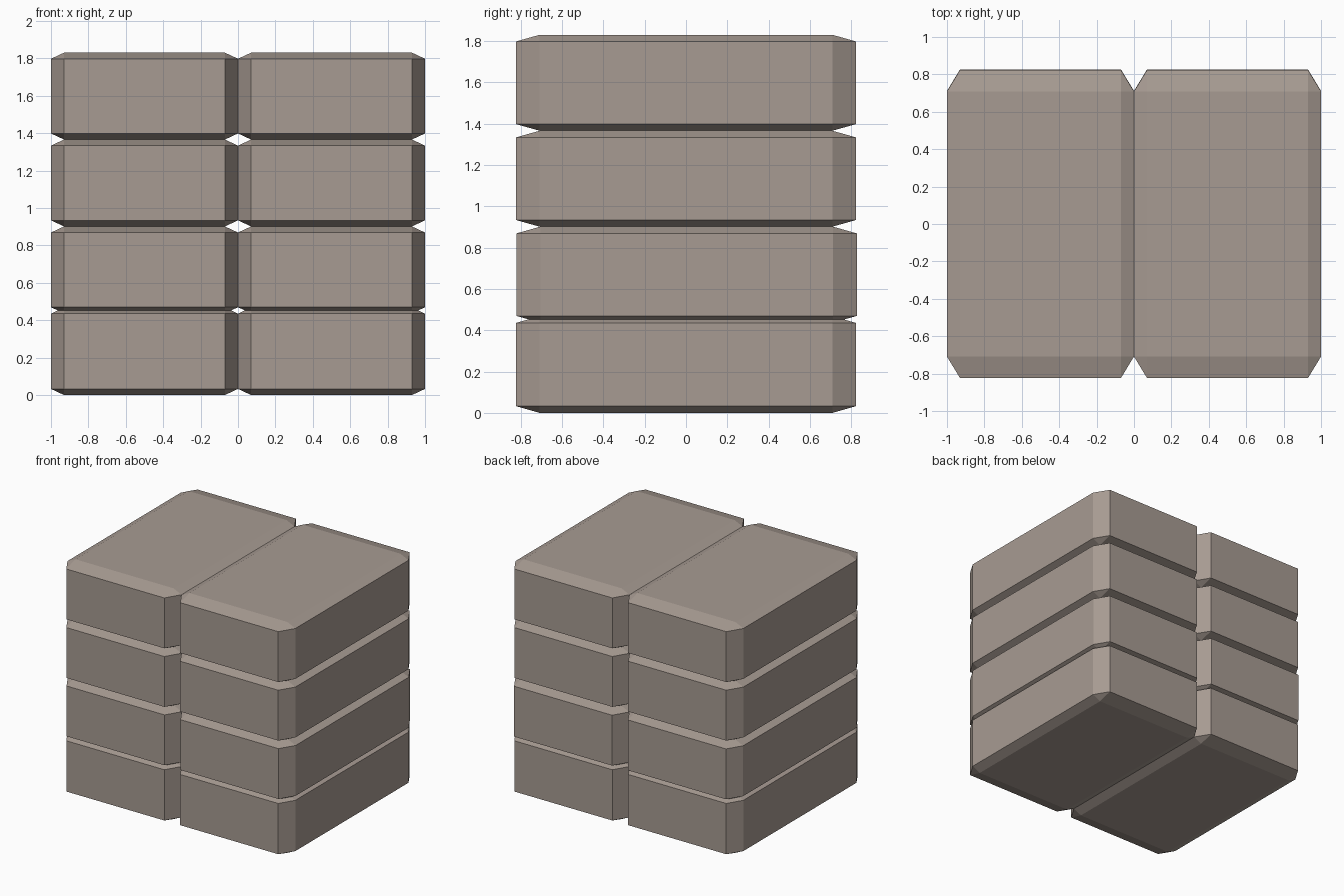
import bpy, bmesh
from mathutils import Matrix

if "Cube" in bpy.data.objects:
    bpy.data.objects.remove(bpy.data.objects["Cube"])

stone = bpy.data.materials.new("warm_grey_stone")
stone.diffuse_color = (0.39, 0.33, 0.29, 1)
stone.use_nodes = True
stone.node_tree.nodes["Principled BSDF"].inputs["Base Color"].default_value = stone.diffuse_color


def block(name, center, size):
    """Bevelled unit cube stretched to size, so the chamfer stretches with it."""
    bm = bmesh.new()
    bmesh.ops.create_cube(bm, size=1)
    bmesh.ops.bevel(bm, geom=bm.edges[:], offset=0.07, segments=1,
                    profile=0.5, affect='EDGES')
    bmesh.ops.transform(bm, matrix=Matrix.Diagonal((*size, 1)), verts=bm.verts)
    mesh = bpy.data.meshes.new(name)
    bm.to_mesh(mesh)
    bm.free()
    mesh.materials.append(stone)
    obj = bpy.data.objects.new(name, mesh)
    obj.location = center
    bpy.context.collection.objects.link(obj)


# Two columns of four stacked blocks; the lowest row sinks into the one above
HEIGHT = 0.4645
rows = [(0.0, 0.468), (0.437, HEIGHT), (0.9015, HEIGHT), (1.366, HEIGHT)]
for i, (z, h) in enumerate(rows):
    y = 0.003 if i == 1 else 0
    for side, x in (("left", -0.5), ("right", 0.5)):
        block(f"{side}_block_{i + 1}", (x, y, z + h / 2), (1, 1.648, h))
